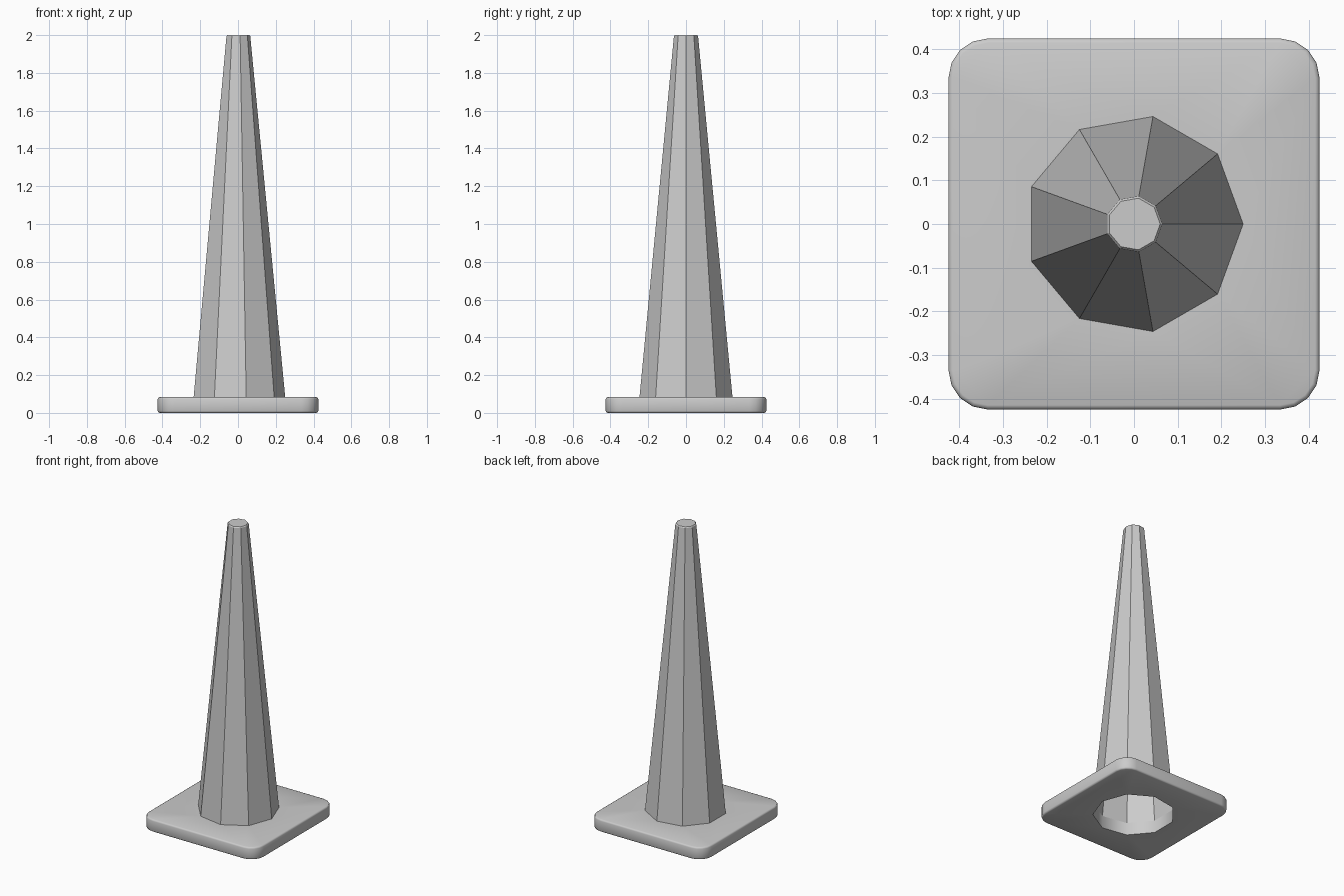
import bpy, bmesh, math

if "Cube" in bpy.data.objects:
    bpy.data.objects.remove(bpy.data.objects["Cube"])

SIDES = 9


def circle(r, z):
    return [(r * math.cos(2 * math.pi * i / SIDES), r * math.sin(2 * math.pi * i / SIDES), z)
            for i in range(SIDES)]


def rounded_square(half, radius, z, seg=4):
    pts = []
    for q in range(4):
        a0 = q * math.pi / 2
        cx = (half - radius) * (1 if q in (0, 3) else -1)
        cy = (half - radius) * (1 if q in (0, 1) else -1)
        for s in range(seg + 1):
            a = a0 + s * math.pi / 2 / seg
            pts.append((cx + radius * math.cos(a), cy + radius * math.sin(a), z))
    return pts


def add_ring(bm, pts):
    return [bm.verts.new(p) for p in pts]


def skin(bm, rings):
    for a, b in zip(rings, rings[1:]):
        n = len(a)
        for i in range(n):
            j = (i + 1) % n
            bm.faces.new((a[i], a[j], b[j], b[i]))


def fill_between(bm, outer, inner):
    edges = [bm.edges.get((r[i], r[(i + 1) % len(r)]))
             for r in (outer, inner) for i in range(len(r))]
    bmesh.ops.triangle_fill(bm, edges=edges, use_beauty=True, use_dissolve=False)


def finish(bm, name):
    bmesh.ops.recalc_face_normals(bm, faces=bm.faces[:])
    mesh = bpy.data.meshes.new(name)
    bm.to_mesh(mesh)
    bm.free()
    obj = bpy.data.objects.new(name, mesh)
    bpy.context.collection.objects.link(obj)
    return obj


# Square base plate with softened edges and a nine-sided opening
H, HALF, CORNER, B = 0.083, 0.425, 0.09, 0.01
profile = [(B, 0), (B * 0.3, B * 0.3), (0, B), (0, H - B), (B * 0.3, H - B * 0.3), (B, H)]
bm = bmesh.new()
outer = [add_ring(bm, rounded_square(HALF - i, CORNER - i, z)) for i, z in profile]
hole = [add_ring(bm, circle(0.25, z)) for z in (0, H)]
skin(bm, outer)
skin(bm, hole)
fill_between(bm, outer[0], hole[0])
fill_between(bm, outer[-1], hole[-1])
base = finish(bm, "base_plate")
bpy.ops.object.select_all(action='DESELECT')
base.select_set(True)
bpy.context.view_layer.objects.active = base
bpy.ops.object.shade_smooth_by_angle(angle=math.radians(50))

# Hollow faceted cone, open below, capped with a tiny chamfer on top
bm = bmesh.new()
rings = [add_ring(bm, circle(r, z)) for r, z in ((0.25, H), (0.065, 1.994), (0.06, 2.0))]
skin(bm, rings)
bm.faces.new(rings[-1])
finish(bm, "cone_body")
